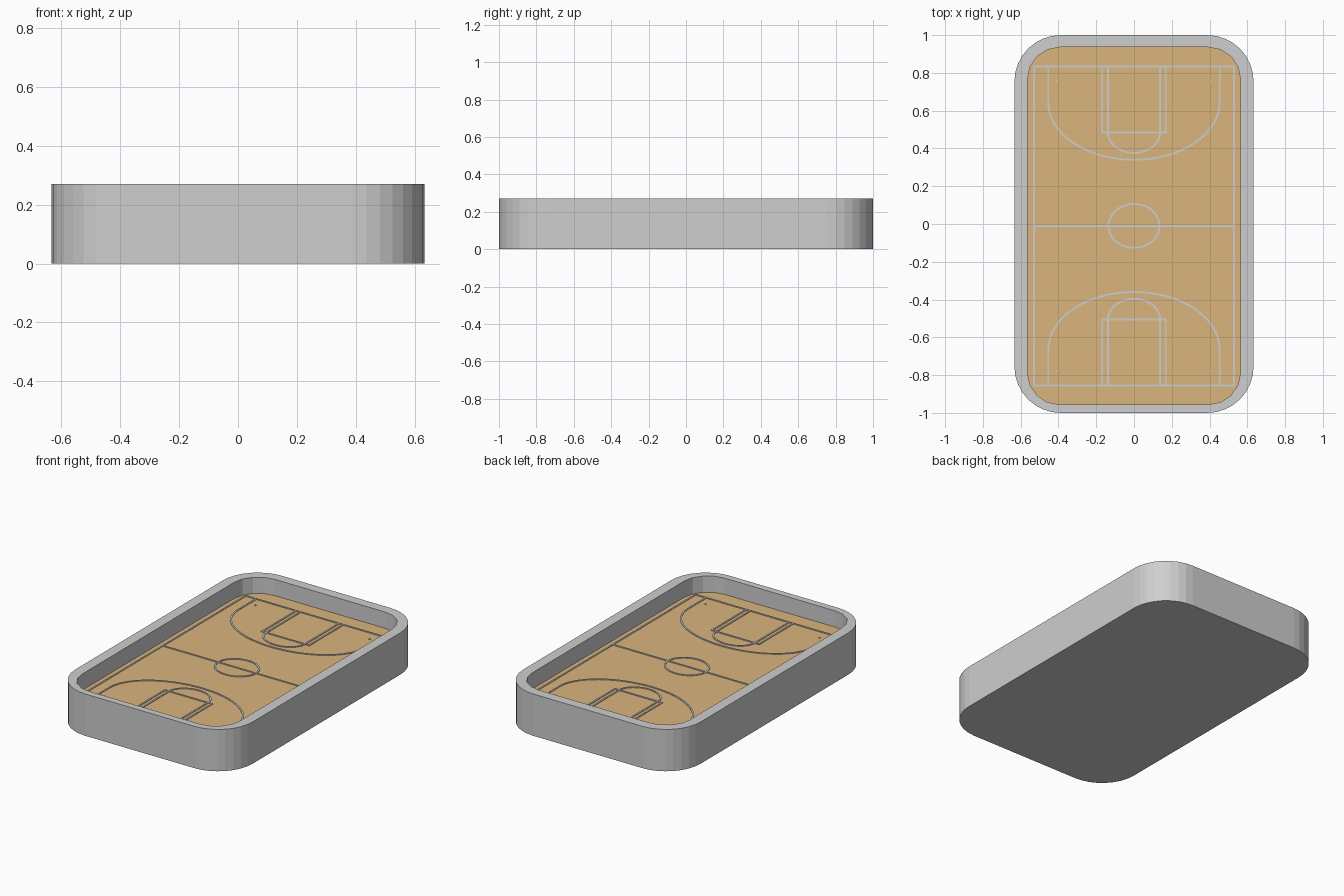
import bpy, bmesh
from math import cos, sin, pi
from mathutils import Vector

cube = bpy.data.objects.get("Cube")
if cube:
    bpy.data.objects.remove(cube)

HEIGHT, FLOOR = 0.27, 0.165
MID_Y = -0.01           # centre line of the court
LINE_W, LINE_H = 0.01, 0.004


def material(name, rgb):
    m = bpy.data.materials.new(name)
    m.use_nodes = True
    m.diffuse_color = (*rgb, 1)
    m.node_tree.nodes["Principled BSDF"].inputs["Base Color"].default_value = (*rgb, 1)
    return m


grey = material("light grey", (0.62, 0.62, 0.62))
wood = material("court wood", (0.70, 0.46, 0.205))


def make_object(name, bm, mats):
    bmesh.ops.recalc_face_normals(bm, faces=bm.faces)
    mesh = bpy.data.meshes.new(name)
    bm.to_mesh(mesh)
    bm.free()
    for m in mats:
        mesh.materials.append(m)
    obj = bpy.data.objects.new(name, mesh)
    bpy.context.collection.objects.link(obj)
    return obj


def arc(cx, cy, rx, ry, start, end, n):
    angles = [start + (end - start) * i / n for i in range(n + 1)]
    return [(cx + rx * cos(a), cy + ry * sin(a)) for a in angles]


def rounded_rect(hx, hy, r, n, cy=0.0):
    pts = []
    for k, (sx, sy) in enumerate([(1, 1), (-1, 1), (-1, -1), (1, -1)]):
        pts += arc(sx * (hx - r), cy + sy * (hy - r), r, r, k * pi / 2, (k + 1) * pi / 2, n)
    return pts


def ring(bm, pts, z):
    return [bm.verts.new((x, y, z)) for x, y in pts]


def bridge(bm, a, b):
    for i in range(len(a)):
        j = (i + 1) % len(a)
        bm.faces.new((a[i], a[j], b[j], b[i]))


# Tray: solid base, rounded outer wall, flat rim, sunken wooden floor
bm = bmesh.new()
outer = rounded_rect(0.633, 1.0, 0.245, 8)
inner = rounded_rect(0.564, 0.946, 0.17, 4, MID_Y)
base, top = ring(bm, outer, 0), ring(bm, outer, HEIGHT)
lip, well = ring(bm, inner, HEIGHT), ring(bm, inner, FLOOR)
bridge(bm, base, top)
bridge(bm, lip, well)
bm.faces.new(base)
floor = bm.faces.new(well)
floor.material_index = 1
rim_edges = [bm.edges.get((loop[i - 1], loop[i])) for loop in (top, lip) for i in range(len(loop))]
bmesh.ops.triangle_fill(bm, use_beauty=True, use_dissolve=False, edges=rim_edges, normal=(0, 0, 1))
make_object("court_tray", bm, [grey, wood])


def line(name, pts, closed=False):
    """Thin raised strip that follows a path on the court floor."""
    p = [Vector(q) for q in pts]
    n = len(p)
    bm = bmesh.new()
    sections = []
    for i in range(n):
        before = p[i] - p[i - 1] if closed or i > 0 else p[1] - p[0]
        after = p[(i + 1) % n] - p[i] if closed or i < n - 1 else before
        na = Vector((-before.y, before.x)).normalized()
        nb = Vector((-after.y, after.x)).normalized()
        side = (na + nb) / (1 + na.dot(nb)) * LINE_W / 2
        a, b = p[i] + side, p[i] - side
        sections.append([bm.verts.new((*q, z)) for q, z in (
            (a, FLOOR), (a, FLOOR + LINE_H), (b, FLOOR + LINE_H), (b, FLOOR))])
    for i in range(n if closed else n - 1):
        bridge(bm, sections[i], sections[(i + 1) % n])
    if not closed:
        bm.faces.new(sections[0])
        bm.faces.new(sections[-1])
    make_object(name, bm, [grey])


# Lines shared by both halves
SIDE, END = 0.53, 0.844
line("boundary_line", [(x, MID_Y + y) for x, y in
                       ((SIDE, END), (-SIDE, END), (-SIDE, -END), (SIDE, -END))], True)
line("half_way_line", [(-SIDE, MID_Y), (SIDE, MID_Y)])
line("centre_circle", arc(0, MID_Y, 0.135, 0.116, 0, 2 * pi, 40)[:-1], True)

# Markings of each end
for s, end in ((1, "back"), (-1, "front")):
    def place(pts):
        return [(x, MID_Y + s * y) for x, y in pts]
    line(end + "_key", place([(-0.168, END), (-0.168, 0.495), (0.168, 0.495), (0.168, END)]))
    line(end + "_free_throw_arc", place(
        [(-0.138, END)] + arc(0, 0.495, 0.138, 0.109, pi, 2 * pi, 20) + [(0.138, END)]))
    line(end + "_three_point_line", place(
        [(-0.454, END)] + arc(0, 0.655, 0.454, 0.305, pi, 2 * pi, 32) + [(0.454, END)]))
    for x, side in ((0.407, "left"), (-0.407, "right")):
        line(f"{end}_{side}_mark", place([(x, 0.765), (x, 0.773)]))
